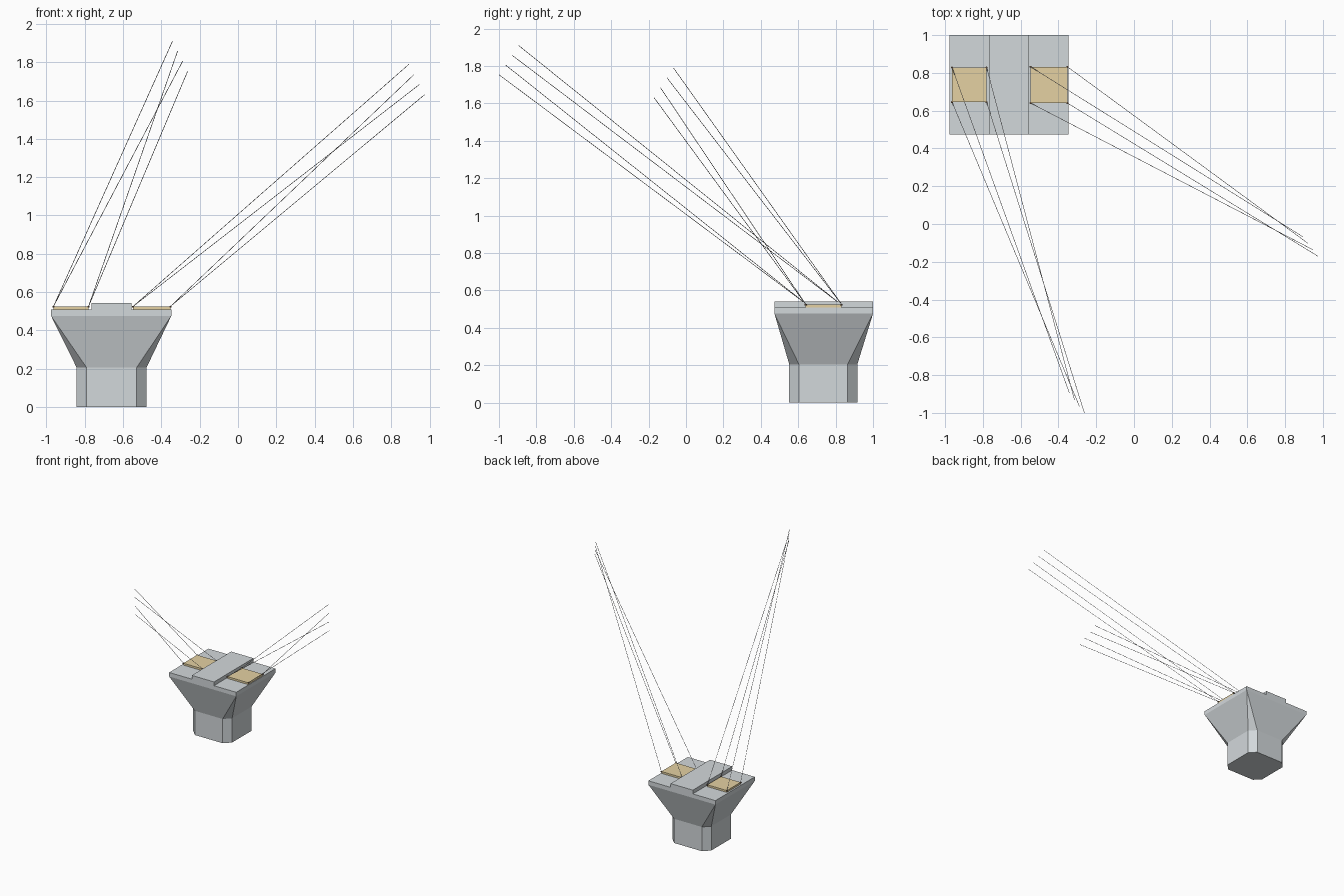
import bpy, bmesh
from mathutils import Vector

if "Cube" in bpy.data.objects:
    bpy.data.objects.remove(bpy.data.objects["Cube"])


def material(name, rgb):
    m = bpy.data.materials.new(name)
    m.diffuse_color = (*rgb, 1)
    m.use_nodes = True
    m.node_tree.nodes["Principled BSDF"].inputs["Base Color"].default_value = m.diffuse_color
    return m


CONCRETE = material("concrete_grey", (0.65, 0.69, 0.71))
TAN = material("bearing_tan", (0.78, 0.64, 0.36))
STEEL = material("cable_grey", (0.38, 0.38, 0.39))
BROWN = material("anchor_brown", (0.2, 0.12, 0.07))


def finish(bm, name, mat):
    bmesh.ops.recalc_face_normals(bm, faces=bm.faces)
    mesh = bpy.data.meshes.new(name)
    bm.to_mesh(mesh)
    bm.free()
    mesh.materials.append(mat)
    ob = bpy.data.objects.new(name, mesh)
    bpy.context.collection.objects.link(ob)
    return ob


def box(name, x0, x1, y0, y1, z0, z1, mat):
    bm = bmesh.new()
    bmesh.ops.create_cube(bm, size=1)
    for v in bm.verts:
        v.co = (x1 if v.co.x > 0 else x0,
                y1 if v.co.y > 0 else y0,
                z1 if v.co.z > 0 else z0)
    return finish(bm, name, mat)


# Pier: chamfered shaft that flares into a rectangular head
CX, CY, HALF, CH = -0.66, 0.734, 0.182, 0.052
X0, X1, Y0, Y1 = -0.976, -0.348, 0.473, 1.0
Z_SHAFT, Z_FLARE, Z_TOP = 0.205, 0.476, 0.51
bm = bmesh.new()
inner = HALF - CH
octagon = [(-inner, -HALF), (inner, -HALF), (HALF, -inner), (HALF, inner),
           (inner, HALF), (-inner, HALF), (-HALF, inner), (-HALF, -inner)]
base = [bm.verts.new((CX + x, CY + y, 0)) for x, y in octagon]
neck = [bm.verts.new((CX + x, CY + y, Z_SHAFT)) for x, y in octagon]
corners = [(X0, Y0), (X1, Y0), (X1, Y1), (X0, Y1)]
flare = [bm.verts.new((x, y, Z_FLARE)) for x, y in corners]
top = [bm.verts.new((x, y, Z_TOP)) for x, y in corners]
bm.faces.new(base[::-1])
bm.faces.new(top)
for i in range(8):
    j = (i + 1) % 8
    bm.faces.new((base[i], base[j], neck[j], neck[i]))
for i in range(4):
    j = (i + 1) % 4
    a, b, c = neck[2 * i], neck[2 * i + 1], neck[(2 * i + 2) % 8]
    bm.faces.new((a, b, flare[j], flare[i]))      # sloping side
    bm.faces.new((b, c, flare[j]))                # corner triangle
    bm.faces.new((flare[i], flare[j], top[j], top[i]))
finish(bm, "pier", CONCRETE)

# Raised strip across the head
box("centre_strip", -0.764, -0.556, Y0, Y1, Z_TOP, 0.542, CONCRETE)

# Bearing plates
Z_PLATE = 0.526
PLATES = {"left": (-0.963, -0.78, 0.645, 0.828),
          "right": (-0.547, -0.352, 0.64, 0.832)}
for side, rect in PLATES.items():
    box(side + "_bearing_plate", *rect, Z_TOP, Z_PLATE, TAN)


def rod(name, a, b, radius, mat):
    a, b = Vector(a), Vector(b)
    bm = bmesh.new()
    bmesh.ops.create_cone(bm, cap_ends=True, segments=6, radius1=radius,
                          radius2=radius, depth=(b - a).length)
    ob = finish(bm, name, mat)
    ob.location = (a + b) / 2
    ob.rotation_euler = (b - a).to_track_quat('Z', 'Y').to_euler()


# Cables from each plate corner; upper ends step evenly along a line
ENDS = {"left": ((-0.342, -0.895, 1.91), (-0.263, -0.999, 1.753)),
        "right": ((0.893, -0.067, 1.79), (0.973, -0.17, 1.63))}
for side, (x0, x1, y0, y1) in PLATES.items():
    first, last = map(Vector, ENDS[side])
    for i, (x, y) in enumerate([(x0, y1), (x1, y1), (x0, y0), (x1, y0)]):
        rod(f"{side}_cable_{i + 1}", (x, y, Z_PLATE),
            first.lerp(last, i / 3), 0.0015, STEEL)
        # Small anchor where the cable meets the plate
        rod(f"{side}_anchor_{i + 1}", (x, y, Z_PLATE - 0.006),
            (x, y, Z_PLATE + 0.002), 0.006, BROWN)
